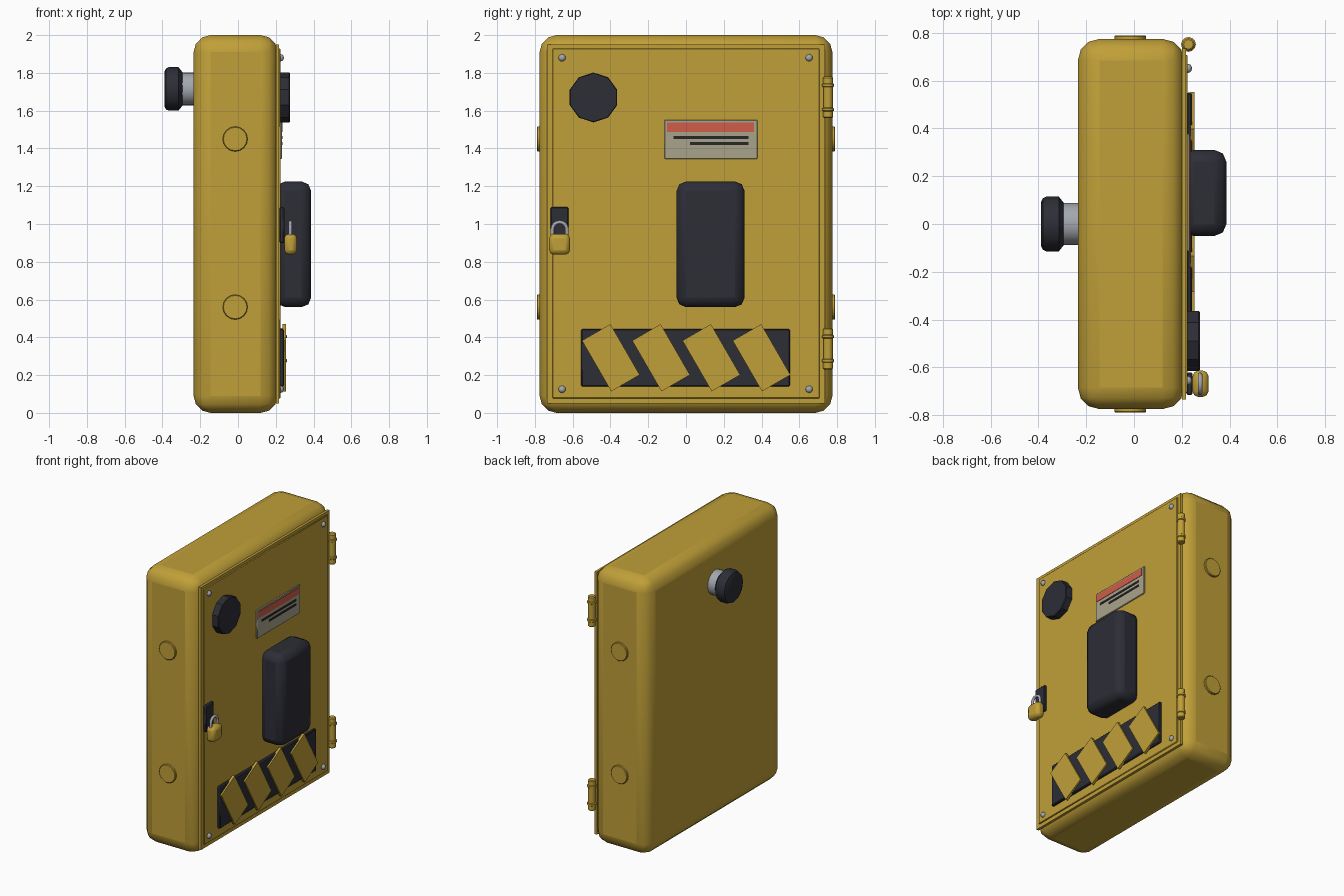
import bpy, bmesh, math
from mathutils import Matrix, Vector

cube = bpy.data.objects.get("Cube")
if cube:
    bpy.data.objects.remove(cube, do_unlink=True)


def material(name, r, g, b):
    m = bpy.data.materials.new(name)
    m.use_nodes = True
    m.diffuse_color = (r, g, b, 1)
    m.node_tree.nodes["Principled BSDF"].inputs["Base Color"].default_value = (r, g, b, 1)
    return m


YELLOW = material("mustard yellow", 0.53, 0.35, 0.04)
DARK = material("charcoal", 0.026, 0.027, 0.037)
STEEL = material("steel grey", 0.37, 0.39, 0.43)
CREAM = material("label cream", 0.40, 0.37, 0.26)
RED = material("label red", 0.62, 0.11, 0.065)
INK = material("label ink", 0.02, 0.02, 0.022)


def finish(name, bm, mat, bevel=0, segments=2, angle=35):
    bmesh.ops.recalc_face_normals(bm, faces=bm.faces)
    mesh = bpy.data.meshes.new(name)
    bm.to_mesh(mesh)
    bm.free()
    mesh.materials.append(mat)
    ob = bpy.data.objects.new(name, mesh)
    bpy.context.collection.objects.link(ob)
    if bevel:
        mod = ob.modifiers.new("Bevel", "BEVEL")
        mod.width, mod.segments = bevel, segments
        mod.limit_method = "ANGLE"
    bpy.ops.object.select_all(action="DESELECT")
    ob.select_set(True)
    bpy.context.view_layer.objects.active = ob
    bpy.ops.object.shade_smooth_by_angle(angle=math.radians(angle))


def box(name, x, y, z, mat, bevel=0, segments=2, tilt=0):
    """Box from (min, max) pairs, optionally tilted about its own x axis."""
    spans = (x, y, z)
    centre = Vector([(a + b) / 2 for a, b in spans])
    size = [b - a for a, b in spans]
    bm = bmesh.new()
    bmesh.ops.create_cube(bm, size=1, matrix=Matrix.Translation(centre)
                          @ Matrix.Rotation(tilt, 4, "X") @ Matrix.Diagonal((*size, 1)))
    finish(name, bm, mat, bevel, segments)


def lathe(name, profile, origin, axis, mat, sides=16, start=0):
    """Solid of revolution: profile of (radius, distance along axis)."""
    bm = bmesh.new()
    turn = Vector((0, 0, 1)).rotation_difference(Vector(axis)).to_matrix()
    rings = []
    for r, h in profile:
        ring = []
        for i in range(sides):
            a = start + math.tau * i / sides
            ring.append(bm.verts.new(turn @ Vector((r * math.cos(a), r * math.sin(a), h)) + Vector(origin)))
        rings.append(ring)
    for low, high in zip(rings, rings[1:]):
        for i in range(sides):
            j = (i + 1) % sides
            bm.faces.new((low[i], low[j], high[j], high[i]))
    bm.faces.new(rings[0])
    bm.faces.new(rings[-1])
    finish(name, bm, mat)


# Cabinet shell, door and raised door panel
box("cabinet_body", (-0.235, 0.21), (-0.775, 0.775), (0, 2), YELLOW, 0.09, 3)
box("door_flange", (0.2, 0.218), (-0.735, 0.735), (0.05, 1.95), YELLOW)
box("door_panel", (0.21, 0.225), (-0.707, 0.707), (0.077, 1.93), YELLOW, 0.004, 1)

# Round knockout covers on both sides
for side, label in ((-1, "right"), (1, "left")):
    for z, level in ((0.56, "lower"), (1.45, "upper")):
        lathe(f"{level}_{label}_cover", [(0.066, 0), (0.066, 0.026), (0.062, 0.03)],
              (-0.015, side * 0.76, z), (0, side, 0), YELLOW, 16)

# Push button on the back
back = (-0.225, 0, 1.715)
lathe("button_stem", [(0.088, 0), (0.088, 0.09)], back, (-1, 0, 0), STEEL, 20)
lathe("button_cap", [(0.09, 0.07), (0.115, 0.09), (0.115, 0.142), (0.108, 0.157), (0.09, 0.165)],
      back, (-1, 0, 0), DARK, 12)

# Ten-sided vent cap and the large dark cover on the door
lathe("door_round_cap", [(0.132, 0), (0.132, 0.053), (0.128, 0.058)],
      (0.218, -0.49, 1.67), (1, 0, 0), DARK, 10, math.pi)
box("door_cover", (0.2, 0.387), (-0.05, 0.31), (0.56, 1.225), DARK, 0.05, 2)

# Warning label
box("label_plate", (0.222, 0.233), (-0.115, 0.378), (1.345, 1.55), CREAM, 0.003, 1)
box("label_band", (0.23, 0.236), (-0.1, 0.36), (1.488, 1.537), RED)
box("label_line_long", (0.23, 0.236), (-0.066, 0.33), (1.45, 1.465), INK)
box("label_line_short", (0.23, 0.236), (0.02, 0.33), (1.418, 1.433), INK)

# Hazard plate with slanted stripes
box("hazard_plate", (0.22, 0.243), (-0.555, 0.55), (0.14, 0.445), DARK, 0.006, 1)
for i in range(4):
    y = -0.398 + i * 0.266
    box(f"hazard_stripe_{i + 1}", (0.236, 0.254), (y - 0.087, y + 0.087), (0.137, 0.447),
        YELLOW, tilt=math.radians(30))

# Hasp and padlock
box("hasp_plate", (0.22, 0.245), (-0.717, -0.622), (0.9, 1.09), DARK, 0.006, 1)
box("padlock_body", (0.245, 0.312), (-0.724, -0.614), (0.838, 0.948), YELLOW, 0.024, 2)
curve = bpy.data.curves.new("shackle_path", "CURVE")
curve.dimensions = "3D"
curve.bevel_depth, curve.bevel_resolution = 0.01, 2
arc = [(0.038 * math.cos(math.pi * k / 8), 0.038 * math.sin(math.pi * k / 8)) for k in range(9)]
path = [(0.038, -0.05)] + arc + [(-0.038, -0.05)]
spline = curve.splines.new("POLY")
spline.points.add(len(path) - 1)
for point, (y, z) in zip(spline.points, path):
    point.co = (0.277, -0.669 + y, 0.972 + z, 1)
curve.materials.append(STEEL)
shackle = bpy.data.objects.new("padlock_shackle", curve)
bpy.context.collection.objects.link(shackle)

# Hinge barrels with collars
barrel = [(0.02, 0), (0.026, 0.006), (0.026, 0.036), (0.031, 0.04), (0.031, 0.052), (0.025, 0.056)]
barrel += [(r, 0.22 - h) for r, h in reversed(barrel)]
for z, level in ((0.23, "lower"), (1.56, "upper")):
    lathe(f"{level}_hinge", barrel, (0.228, 0.752, z), (0, 0, 1), YELLOW, 12)

# Corner screws
for y in (-0.656, 0.652):
    for z in (0.125, 1.88):
        bm = bmesh.new()
        bmesh.ops.create_uvsphere(bm, u_segments=12, v_segments=8, radius=0.019,
                                  matrix=Matrix.Translation((0.226, y, z)) @ Matrix.Diagonal((0.9, 1, 1, 1)))
        finish("door_screw", bm, STEEL, angle=60)
